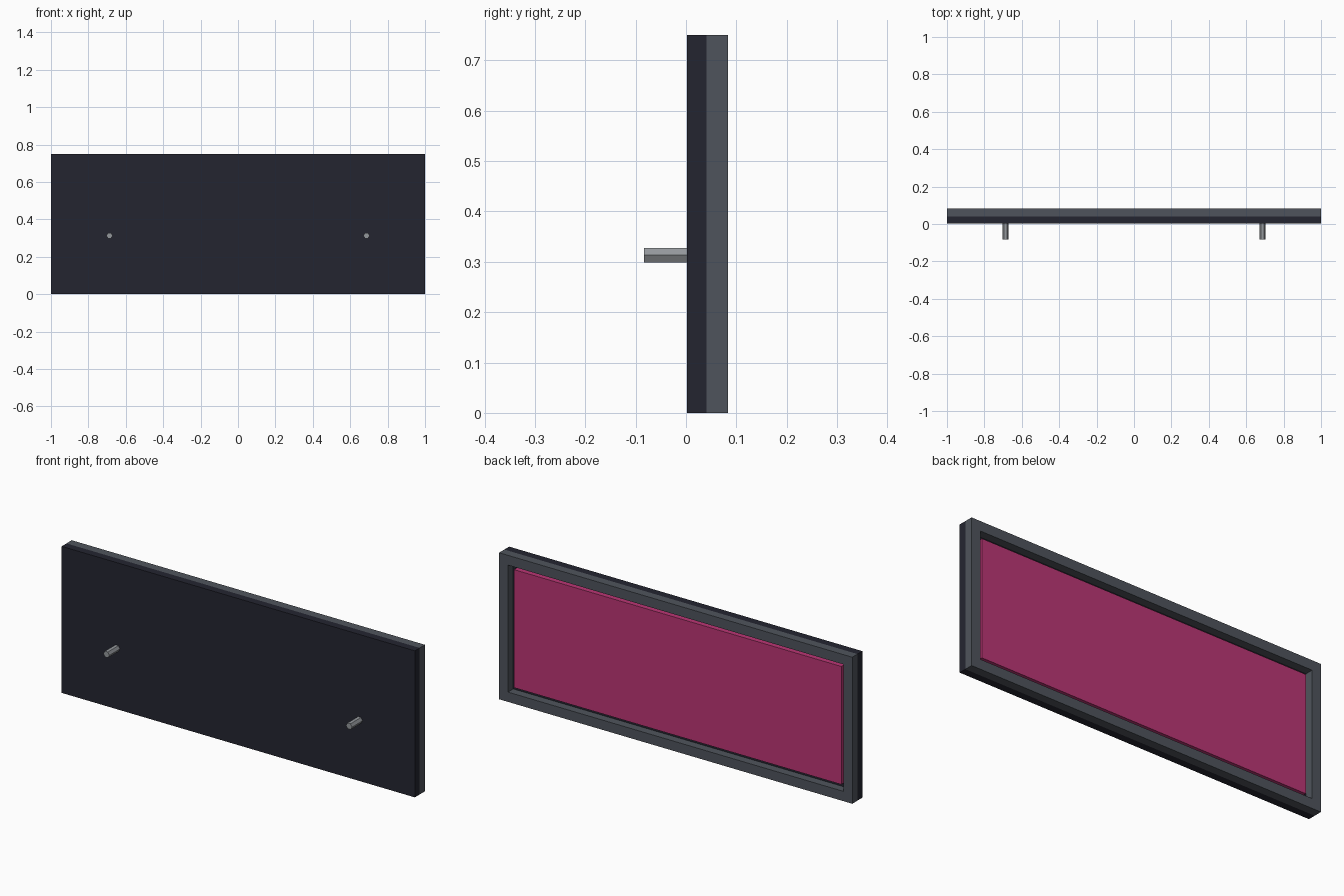
import bpy
import math
from mathutils import Matrix

if "Cube" in bpy.data.objects:
    bpy.data.objects.remove(bpy.data.objects["Cube"])


def srgb(r, g, b):
    lin = lambda c: c / 12.92 if c <= 0.04045 else ((c + 0.055) / 1.055) ** 2.4
    return (lin(r / 255), lin(g / 255), lin(b / 255), 1)


def material(name, color):
    m = bpy.data.materials.new(name)
    m.use_nodes = True
    m.diffuse_color = color
    m.node_tree.nodes["Principled BSDF"].inputs["Base Color"].default_value = color
    return m


charcoal = material("charcoal", srgb(36, 37, 48))
slate = material("slate grey", srgb(79, 84, 92))
steel = material("steel grey", srgb(148, 152, 156))
magenta = material("magenta", srgb(187, 54, 117))

WIDTH, HEIGHT = 2.0, 0.75
BACK, STEP, FRONT = 0.002, 0.041, 0.0835
RIM, GAP = 0.05, 0.023


def box(name, half_w, margin, y0, y1, mat):
    """Slab centred on x, inset by margin from the board's top and bottom."""
    bpy.ops.mesh.primitive_cube_add(size=1)
    ob = bpy.context.object
    ob.name = name
    size = (2 * half_w, y1 - y0, HEIGHT - 2 * margin)
    ob.data.transform(Matrix.Diagonal((*size, 1)))
    ob.location = (0, (y0 + y1) / 2, HEIGHT / 2)
    ob.data.materials.append(mat)
    return ob


def frame(name, y0, y1, mat):
    """Rectangular ring with mitred corners."""
    verts = []
    for y in (y0, y1):
        for m in (0, RIM):
            w, lo, hi = WIDTH / 2 - m, m, HEIGHT - m
            verts += [(-w, y, lo), (w, y, lo), (w, y, hi), (-w, y, hi)]
    faces = []
    for i in range(4):
        j = (i + 1) % 4
        # rings in order: outer back, inner back, outer front, inner front
        for a, b in ((0, 4), (4, 12), (12, 8), (8, 0)):
            faces.append((a + i, a + j, b + j, b + i))
    me = bpy.data.meshes.new(name)
    me.from_pydata(verts, [], faces)
    me.materials.append(mat)
    ob = bpy.data.objects.new(name, me)
    bpy.context.collection.objects.link(ob)
    return ob


# Board, raised rim and the inset panel
box("backing_board", WIDTH / 2, 0, BACK, STEP, charcoal)
frame("rim_frame", STEP, FRONT, slate)
box("inset_panel", WIDTH / 2 - RIM - GAP, RIM + GAP, STEP, FRONT - 0.016, magenta)

# Hexagonal mounting pegs
for side, label in ((1, "left"), (-1, "right")):
    bpy.ops.mesh.primitive_cylinder_add(
        vertices=6, radius=0.017, depth=FRONT + BACK,
        location=(side * 0.687, (BACK - FRONT) / 2, 0.313),
        rotation=(math.pi / 2, math.pi / 6, 0))
    peg = bpy.context.object
    peg.name = label + "_mounting_peg"
    peg.data.materials.append(steel)
